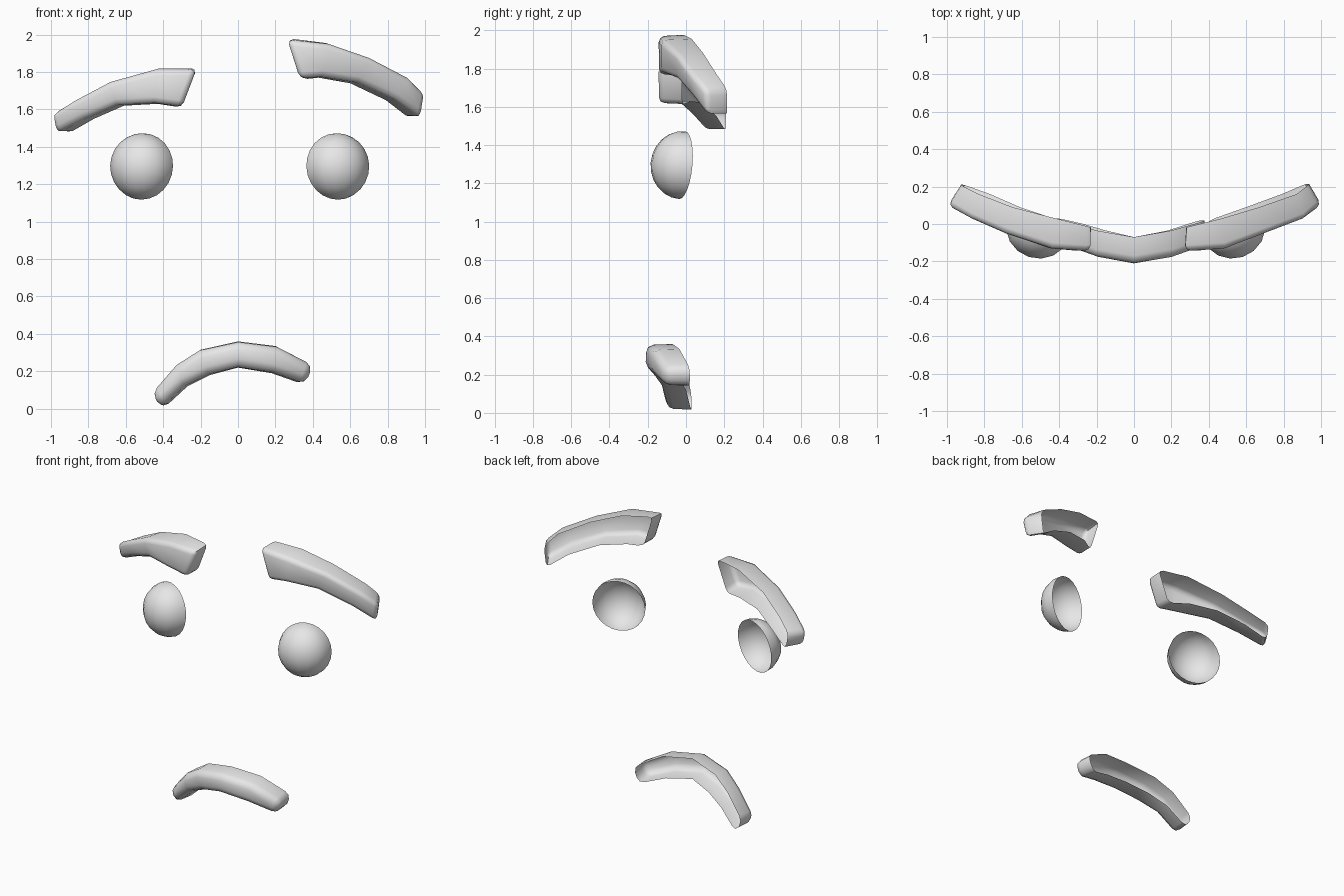
import bpy, bmesh, math
from mathutils import Vector, Matrix

if "Cube" in bpy.data.objects:
    bpy.data.objects.remove(bpy.data.objects["Cube"])

grey = bpy.data.materials.new("plain_grey")
grey.diffuse_color = (0.8, 0.8, 0.8, 1)
grey.use_nodes = True
grey.node_tree.nodes["Principled BSDF"].inputs["Base Color"].default_value = grey.diffuse_color


def finish(bm, name):
    mesh = bpy.data.meshes.new(name)
    bm.to_mesh(mesh)
    bm.free()
    obj = bpy.data.objects.new(name, mesh)
    bpy.context.collection.objects.link(obj)
    mesh.materials.append(grey)
    bpy.ops.object.select_all(action='DESELECT')
    obj.select_set(True)
    bpy.context.view_layer.objects.active = obj
    bpy.ops.object.shade_smooth_by_angle(angle=math.radians(60))


def curved_shell(name, stations, bevel):
    """Curved bar, open at the back. Station: top x, z, bottom x, z, back y, forward x, y."""
    bm = bmesh.new()
    rings = []
    for tx, tz, bx, bz, y, dx, dy in stations:
        top, bot = Vector((tx, y, tz)), Vector((bx, y, bz))
        step, mid = Vector((dx, dy, 0)), (top + bot) / 2
        pts = [top, top.lerp(mid, 0.07) + step, bot.lerp(mid, 0.07) + step, bot]
        rings.append([bm.verts.new(p) for p in pts])
    for a, b in zip(rings, rings[1:]):
        for i in range(3):
            bm.faces.new((a[i], a[i + 1], b[i + 1], b[i]))
    # end caps
    bm.faces.new(rings[0][::-1])
    bm.faces.new(rings[-1])
    bm.normal_update()
    # rounded corners along the front and around the ends
    sharp = [e for e in bm.edges if len(e.link_faces) == 2
             and e.calc_face_angle() > math.radians(45)]
    bmesh.ops.bevel(bm, geom=sharp, offset=bevel, segments=2, profile=0.5,
                    affect='EDGES', clamp_overlap=True)
    finish(bm, name)


def eye(name, x, turn):
    # half sphere bowl, open at the back and turned outward
    bm = bmesh.new()
    bmesh.ops.create_uvsphere(bm, u_segments=16, v_segments=12, radius=1)
    bmesh.ops.delete(bm, geom=[v for v in bm.verts if v.co.y > 0.01], context='VERTS')
    m = (Matrix.Translation((x, -0.02, 1.295))
         @ Matrix.Rotation(math.radians(turn), 4, 'Z')
         @ Matrix.Rotation(math.radians(-5), 4, 'X')
         @ Matrix.Diagonal((0.173, 0.165, 0.178, 1)))
    bmesh.ops.transform(bm, matrix=m, verts=bm.verts)
    finish(bm, name)


curved_shell("left_eyebrow", [
    (-0.93, 1.58, -0.91, 1.47, 0.21, -0.07, -0.11),
    (-0.83, 1.65, -0.77, 1.55, 0.16, -0.05, -0.13),
    (-0.65, 1.75, -0.61, 1.62, 0.09, -0.04, -0.14),
    (-0.42, 1.82, -0.43, 1.63, 0.03, -0.02, -0.16),
    (-0.22, 1.82, -0.30, 1.61, -0.02, 0.0, -0.125)], 0.03)

curved_shell("right_eyebrow", [
    (0.27, 1.98, 0.34, 1.76, -0.02, -0.01, -0.125),
    (0.47, 1.955, 0.43, 1.77, 0.03, 0.02, -0.16),
    (0.67, 1.88, 0.60, 1.74, 0.09, 0.04, -0.14),
    (0.87, 1.77, 0.79, 1.65, 0.16, 0.05, -0.13),
    (0.94, 1.69, 0.92, 1.55, 0.215, 0.065, -0.11)], 0.03)

curved_shell("mouth", [
    (-0.45, 0.085, -0.40, 0.0, 0.03, -0.015, -0.13),
    (-0.32, 0.235, -0.27, 0.12, 0.0, -0.015, -0.13),
    (-0.20, 0.315, -0.15, 0.18, -0.035, -0.01, -0.14),
    (0.0, 0.36, 0.0, 0.22, -0.07, 0.0, -0.14),
    (0.20, 0.335, 0.18, 0.19, -0.035, 0.01, -0.14),
    (0.39, 0.235, 0.35, 0.13, 0.02, 0.015, -0.13)], 0.04)

eye("left_eye", -0.512, -18)
eye("right_eye", 0.53, 18)
